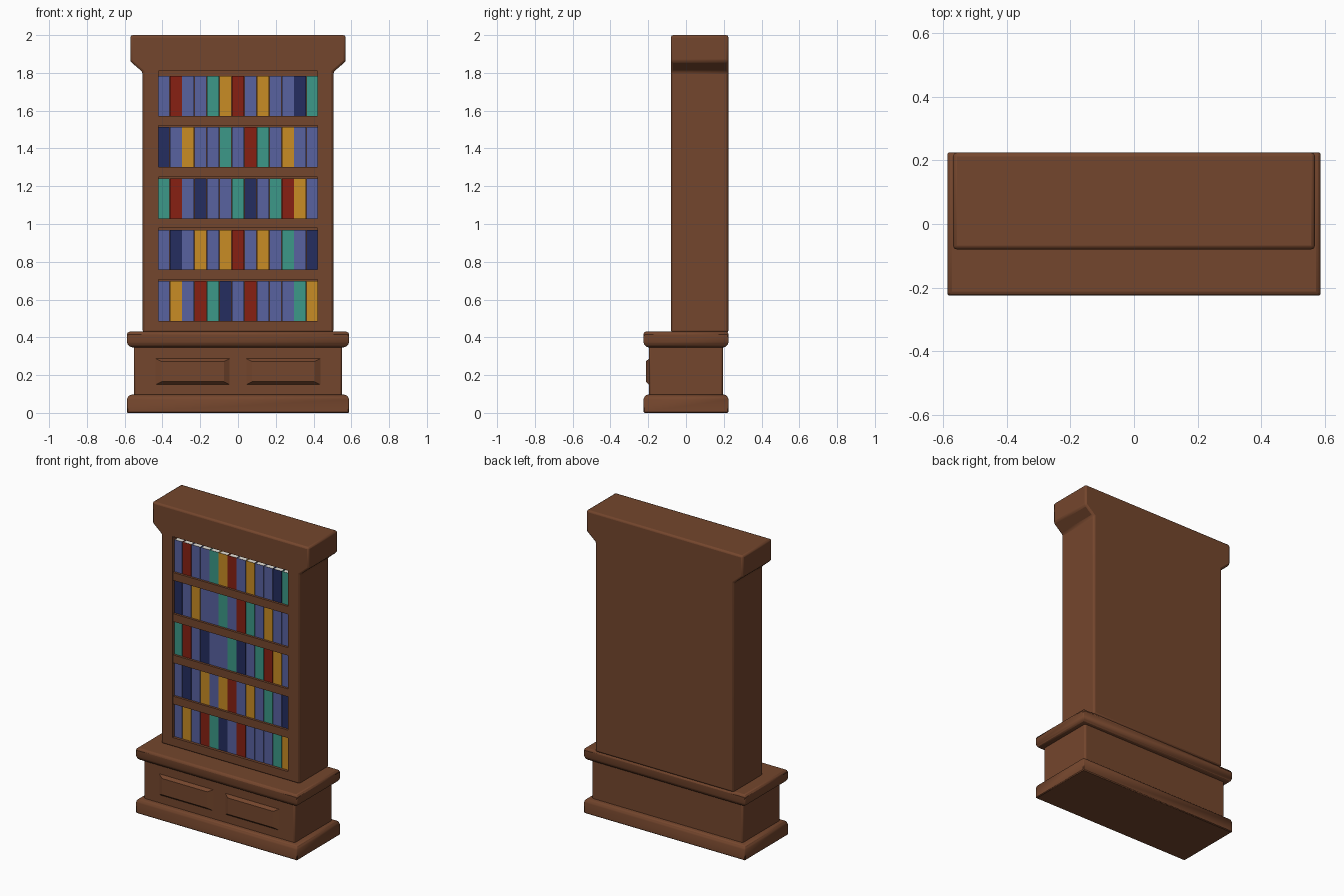
import bpy, bmesh

if "Cube" in bpy.data.objects:
    bpy.data.objects.remove(bpy.data.objects["Cube"])


def material(name, rgb):
    m = bpy.data.materials.new(name)
    m.diffuse_color = (*rgb, 1)
    m.use_nodes = True
    m.node_tree.nodes["Principled BSDF"].inputs["Base Color"].default_value = m.diffuse_color
    return m


WOOD = material("brown wood", (0.175, 0.061, 0.026))
PAGES = material("page white", (0.8, 0.77, 0.7))
COVERS = {
    "P": material("slate blue", (0.098, 0.122, 0.352)),
    "R": material("dark red", (0.242, 0.0144, 0.006)),
    "Y": material("mustard", (0.578, 0.262, 0.018)),
    "G": material("teal", (0.045, 0.314, 0.246)),
    "N": material("navy", (0.018, 0.027, 0.117)),
}


def finish(bm, name, mats, bevel=0.0, segments=2):
    bmesh.ops.recalc_face_normals(bm, faces=bm.faces)
    me = bpy.data.meshes.new(name)
    bm.to_mesh(me)
    bm.free()
    ob = bpy.data.objects.new(name, me)
    bpy.context.collection.objects.link(ob)
    for m in mats:
        me.materials.append(m)
    if bevel:
        b = ob.modifiers.new("bevel", "BEVEL")
        b.width, b.segments = bevel, segments
    return ob


def box_mesh(x0, x1, y0, y1, z0, z1):
    bm = bmesh.new()
    bmesh.ops.create_cube(bm, size=1)
    for v in bm.verts:
        v.co.x = x1 if v.co.x > 0 else x0
        v.co.y = y1 if v.co.y > 0 else y0
        v.co.z = z1 if v.co.z > 0 else z0
    return bm


def box(name, *dims, bevel=0.0):
    return finish(box_mesh(*dims), name, [WOOD], bevel)


def stepped_slab(name, rings):
    """Rectangular moulding: rings of (half x, half y, z) joined upward."""
    bm = bmesh.new()
    loops = [[bm.verts.new((sx * hx, sy * hy, z))
              for sx, sy in ((-1, -1), (1, -1), (1, 1), (-1, 1))]
             for hx, hy, z in rings]
    bm.faces.new(loops[0])
    bm.faces.new(loops[-1])
    for a, b in zip(loops, loops[1:]):
        for i in range(4):
            j = (i + 1) % 4
            bm.faces.new((a[i], a[j], b[j], b[i]))
    return finish(bm, name, [WOOD], 0.005, 1)


# Base cabinet: plinth, body and ledge
stepped_slab("plinth", [(0.588, 0.225, 0), (0.588, 0.225, 0.075),
                        (0.578, 0.215, 0.092), (0.56, 0.2, 0.097)])
box("base_body", -0.55, 0.55, -0.195, 0.195, 0.08, 0.36, bevel=0.01)
stepped_slab("ledge", [(0.56, 0.2, 0.347), (0.578, 0.215, 0.353),
                       (0.588, 0.225, 0.37), (0.588, 0.225, 0.42),
                       (0.578, 0.218, 0.43)])

# Raised drawer panels with sloping borders
for side, name in ((-1, "left_panel"), (1, "right_panel")):
    cx = side * 0.24
    bm = box_mesh(cx - 0.205, cx + 0.205, -0.213, -0.19, 0.145, 0.292)
    for v in bm.verts:
        if v.co.y < -0.2:
            v.co.x += 0.04 if v.co.x < cx else -0.04
            v.co.z += 0.02 if v.co.z < 0.2 else -0.02
    finish(bm, name, [WOOD])

# Upper case: flared outline extruded backwards, with a cavity for the shelves
half = [(0.505, 0.425), (0.505, 1.805), (0.57, 1.86), (0.57, 2.0)]
outline = half + [(-x, z) for x, z in reversed(half)]
bm = bmesh.new()
face = bm.faces.new([bm.verts.new((x, -0.08, z)) for x, z in outline])
ext = bmesh.ops.extrude_face_region(bm, geom=[face])
for g in ext["geom"]:
    if isinstance(g, bmesh.types.BMVert):
        g.co.y = 0.225
case = finish(bm, "upper_case", [WOOD], 0.012)
cutter = box("cavity_cutter", -0.42, 0.42, -0.2, 0.19, 0.487, 1.81)
cutter.hide_render = True
cutter.display_type = "WIRE"
cut = case.modifiers.new("cavity", "BOOLEAN")
cut.object, cut.operation, cut.solver = cutter, "DIFFERENCE", "EXACT"

# Shelf boards
PITCH = 0.2715
for i in range(1, 5):
    z = 0.487 + i * PITCH
    box(f"shelf_{i}", -0.425, 0.425, -0.077, 0.195, z - 0.052, z)

# Books, top row first; end books tuck behind the frame
rows = ["PRPPGYRPYPPNG", "NPYPPGPRGPYPP", "GRPNPPGNPGRYP",
        "PNPYPYRPYPGPN", "PYPRGNPRPPPGY"]
for r, row in enumerate(rows):
    z = 0.487 + (4 - r) * PITCH
    for i, key in enumerate(row):
        x = (i - 6) * 0.0659
        bm = box_mesh(max(x - 0.0318, -0.424), min(x + 0.0318, 0.424),
                      -0.062, 0.13, z, z + 0.211)
        bm.faces.ensure_lookup_table()
        top = max(bm.faces, key=lambda f: f.calc_center_median().z)
        bmesh.ops.inset_region(bm, faces=[top], thickness=0.005)
        for v in top.verts:  # page block sits just below the cover edge
            v.co.z -= 0.003
        top.material_index = 1
        finish(bm, f"book_{r + 1}_{i + 1}", [COVERS[key], PAGES])

# Keep the rounded mouldings soft and the edges sharp
for ob in bpy.data.objects:
    if ob.name in ("plinth", "base_body", "ledge", "upper_case"):
        bpy.ops.object.select_all(action="DESELECT")
        ob.select_set(True)
        bpy.context.view_layer.objects.active = ob
        bpy.ops.object.shade_smooth_by_angle(angle=0.6)
